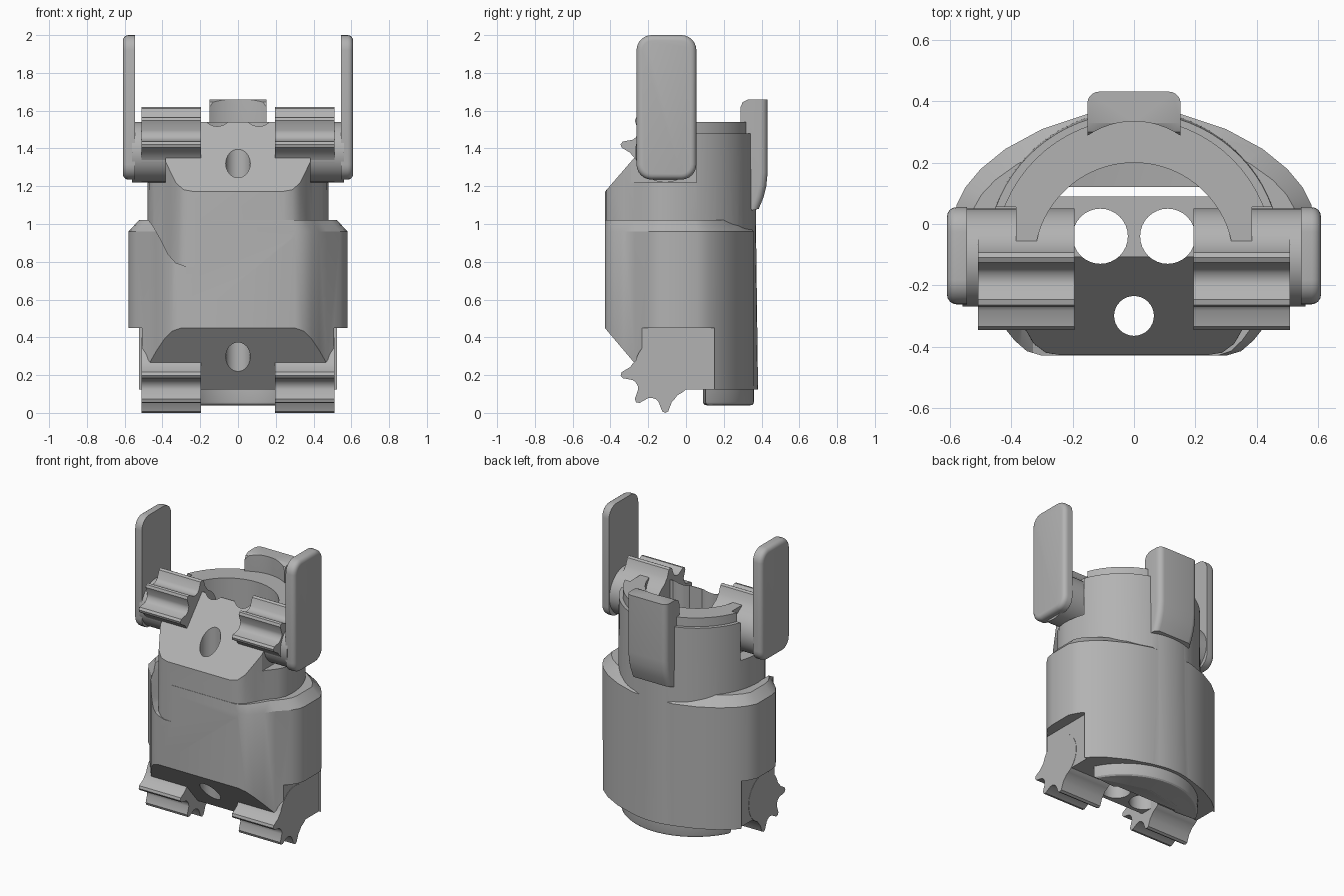
import bpy, bmesh
from math import sin, cos, radians, pi
from mathutils import Vector

if "Cube" in bpy.data.objects:
    bpy.data.objects.remove(bpy.data.objects["Cube"])

grey = bpy.data.materials.new("plain grey")
grey.use_nodes = True
grey.diffuse_color = (0.45, 0.45, 0.45, 1)
grey.node_tree.nodes["Principled BSDF"].inputs["Base Color"].default_value = (0.45, 0.45, 0.45, 1)


def loft(name, rings):
    """Closed solid through equal-length rings of 3D points."""
    bm = bmesh.new()
    rows = [[bm.verts.new(p) for p in ring] for ring in rings]
    n = len(rows[0])
    for a, b in zip(rows, rows[1:]):
        for i in range(n):
            bm.faces.new((a[i], a[(i + 1) % n], b[(i + 1) % n], b[i]))
    bm.faces.new(rows[0][::-1])
    bm.faces.new(rows[-1])
    bmesh.ops.recalc_face_normals(bm, faces=bm.faces)
    mesh = bpy.data.meshes.new(name)
    bm.to_mesh(mesh)
    bm.free()
    mesh.materials.append(grey)
    ob = bpy.data.objects.new(name, mesh)
    bpy.context.collection.objects.link(ob)
    return ob


def prism(name, pts, axis, a, b):
    """Extrude a 2D outline along x (outline yz), y (outline xz) or z (outline xy)."""
    place = {"x": lambda p, t: (t, p[0], p[1]),
             "y": lambda p, t: (p[0], t, p[1]),
             "z": lambda p, t: (p[0], p[1], t)}[axis]
    return loft(name, [[place(p, t) for p in pts] for t in (a, b)])


def circle(cx, cy, r, n=48, start=0, end=360):
    full = end - start == 360
    steps = n if full else n + 1
    angles = [radians(start + (end - start) * i / n) for i in range(steps)]
    return [(cx + r * cos(t), cy + r * sin(t)) for t in angles]


def box(name, lo, hi):
    return prism(name, [(lo[0], lo[1]), (hi[0], lo[1]), (hi[0], hi[1]), (lo[0], hi[1])],
                 "z", lo[2], hi[2])


def apply_all(ob):
    bpy.ops.object.select_all(action="DESELECT")
    ob.select_set(True)
    bpy.context.view_layer.objects.active = ob
    for m in list(ob.modifiers):
        bpy.ops.object.modifier_apply(modifier=m.name)


def boolean(ob, tool, op="DIFFERENCE"):
    m = ob.modifiers.new("bool", "BOOLEAN")
    m.operation, m.solver, m.object = op, "EXACT", tool
    apply_all(ob)
    bpy.data.objects.remove(tool)


def round_edges(ob, test, width, segments=5):
    bm = bmesh.new()
    bm.from_mesh(ob.data)
    edges = [e for e in bm.edges if test(e.verts[0].co, e.verts[1].co)]
    bmesh.ops.bevel(bm, geom=edges, offset=width, segments=segments, profile=0.5,
                    affect="EDGES", clamp_overlap=True)
    bm.to_mesh(ob.data)
    bm.free()


def smooth(ob):
    bpy.ops.object.select_all(action="DESELECT")
    ob.select_set(True)
    bpy.context.view_layer.objects.active = ob
    bpy.ops.object.shade_smooth_by_angle(angle=radians(28))


def mirrored(half):
    return half + [(-x, y) for x, y in reversed(half)]


# Main body: round-backed core with a flat front, tapering slightly upward
core_half = [(0.24, -0.428), (0.29, -0.42), (0.33, -0.39), (0.365, -0.33), (0.4, -0.27),
             (0.45, -0.21), (0.475, -0.16)] + circle(0, -0.1, 0.482, 18, 0, 87)
core = mirrored(core_half)


def section(pts, z, back=1.0, side=1.0):
    return [(x * side, y * back if y > 0 else y, z) for x, y in pts]


body = loft("body", [section(core, 0.125), section(core, 1.48, 0.955, 0.99)])

# Wider lower sleeve with a sloping shoulder
sleeve_half = [(0.3, -0.43), (0.35, -0.415), (0.39, -0.38), (0.43, -0.33), (0.47, -0.27),
               (0.54, -0.2), (0.572, -0.15), (0.58, -0.1), (0.58, 0.06), (0.55, 0.12),
               (0.5, 0.18), (0.42, 0.245), (0.3, 0.31), (0.15, 0.36)]
sleeve_pts = mirrored(sleeve_half)
sleeve = loft("sleeve", [section(sleeve_pts, 0.125), section(sleeve_pts, 0.96),
                         section(sleeve_pts, 1.02, 0.8, 0.905)])

# Swept-down shoulder on the right front corner
sweep = [(-0.49, 1.04), (-0.45, 0.99), (-0.41, 0.92), (-0.37, 0.84), (-0.33, 0.795),
         (-0.26, 0.77), (-0.2, 0.77), (-0.2, 1.1), (-0.49, 1.1)]
boolean(sleeve, prism("sweep_cutter", sweep, "y", -0.6, -0.1))
boolean(body, sleeve, "UNION")

# Top collar, stepped in from the body
boolean(body, prism("collar", circle(0, -0.11, 0.455, 64), "z", 1.4, 1.54), "UNION")

# Sloped front faces, top and bottom
wedge = [(-0.6, 0.649), (-0.6, 0.971), (-0.11, 1.54), (0.6, 1.54), (0.6, 0.125), (-0.155, 0.125)]
wedge = [(-0.43, 0.45), (-0.43, 1.17), (-0.11, 1.54), (0.6, 1.54), (0.6, 0.125), (-0.155, 0.125)]
boolean(body, prism("wedge", wedge, "x", -0.9, 0.9), "INTERSECT")

# Open pocket from above, and the bore running on through the back
for y0, z0 in ((-0.105, 0.9), (0.09, -0.1)):
    arc = [p for p in circle(0, -0.125, 0.325, 96) if p[1] > y0]
    edge = (0.325 ** 2 - (y0 + 0.125) ** 2) ** 0.5
    boolean(body, prism("bore", [(edge, y0)] + arc + [(-edge, y0)], "z", z0, 1.8))

# Vertical pin holes
for x, y, r in ((-0.11, -0.04, 0.09), (0.11, -0.04, 0.09), (0, -0.3, 0.065)):
    boolean(body, prism("pin_hole", circle(x, y, r, 32), "z", -0.1, 1.8))

# Side slots for the arms above and flat recesses beside the lower gears
for s in (-1, 1):
    for x, y, z0, z1 in ((0.385, 0.055, 1.22, 1.8), (0.508, 0.15, -0.1, 0.45)):
        lo, hi = sorted((s * x, s * 0.9))
        boolean(body, box("slot", (lo, -0.8, z0), (hi, y, z1)))
smooth(body)


# Gear segments: a hub with three teeth
def gear_outline(cz, up):
    pts = []
    for k in range(9):
        a = 10 + 40 * k
        if k < 3:
            steps = ((-16, 0.175), (-11, 0.185), (-4, 0.232), (0, 0.24), (4, 0.232),
                     (11, 0.185), (16, 0.175))
        else:
            steps = ((-16, 0.16), (-8, 0.16), (0, 0.16), (8, 0.16), (16, 0.16))
        for d, r in steps:
            t = radians(170 - (a - 10) - d)
            pts.append((-0.11 + r * cos(t), cz + up * r * sin(t)))
    return pts


for s, side in ((1, "left"), (-1, "right")):
    for cz, up, level in ((1.38, 1, "upper"), (0.24, -1, "lower")):
        gear = prism(f"{side}_{level}_gear", gear_outline(cz, up), "x", s * 0.195, s * 0.51)
        smooth(gear)

    # Round pivot and upright paddle
    smooth(prism(f"{side}_pivot", circle(-0.11, 1.38, 0.16), "x", s * 0.38, s * 0.56))
    lo, hi = sorted((s * 0.545, s * 0.61))
    paddle = box(f"{side}_paddle", (lo, -0.262, 1.235), (hi, 0.055, 2.0))
    round_edges(paddle, lambda a, b: abs(a.x - b.x) > 0.03, 0.08, 6)
    round_edges(paddle, lambda a, b: min(abs(a.x), abs(b.x)) > 0.6, 0.03, 4)
    smooth(paddle)

# Back clip, hollowed on its inner face
clip_side = [(0.285, 1.3), (0.285, 1.61), (0.3, 1.645), (0.33, 1.66), (0.432, 1.66), (0.432, 1.27),
             (0.425, 1.2), (0.41, 1.14), (0.385, 1.08), (0.34, 1.07)]
clip = prism("back_clip", clip_side, "x", -0.152, 0.152)
round_edges(clip, lambda a, b: abs(a.x - b.x) < 0.001 and min(a.y, b.y) > 0.38, 0.04)
boolean(clip, prism("clip_hollow", circle(0, 0.065, 0.27, 64), "z", 0.9, 1.8))
smooth(clip)

# Crescent foot under the back
outer = [p for p in circle(0, -0.1, 0.46, 96) if p[1] > 0.08]
inner = [p for p in circle(0, -0.125, 0.325, 96) if p[1] > 0.08]
foot = prism("crescent_foot", outer + inner[::-1], "z", 0.04, 0.14)
round_edges(foot, lambda a, b: max(a.z, b.z) < 0.05, 0.025, 3)
smooth(foot)
